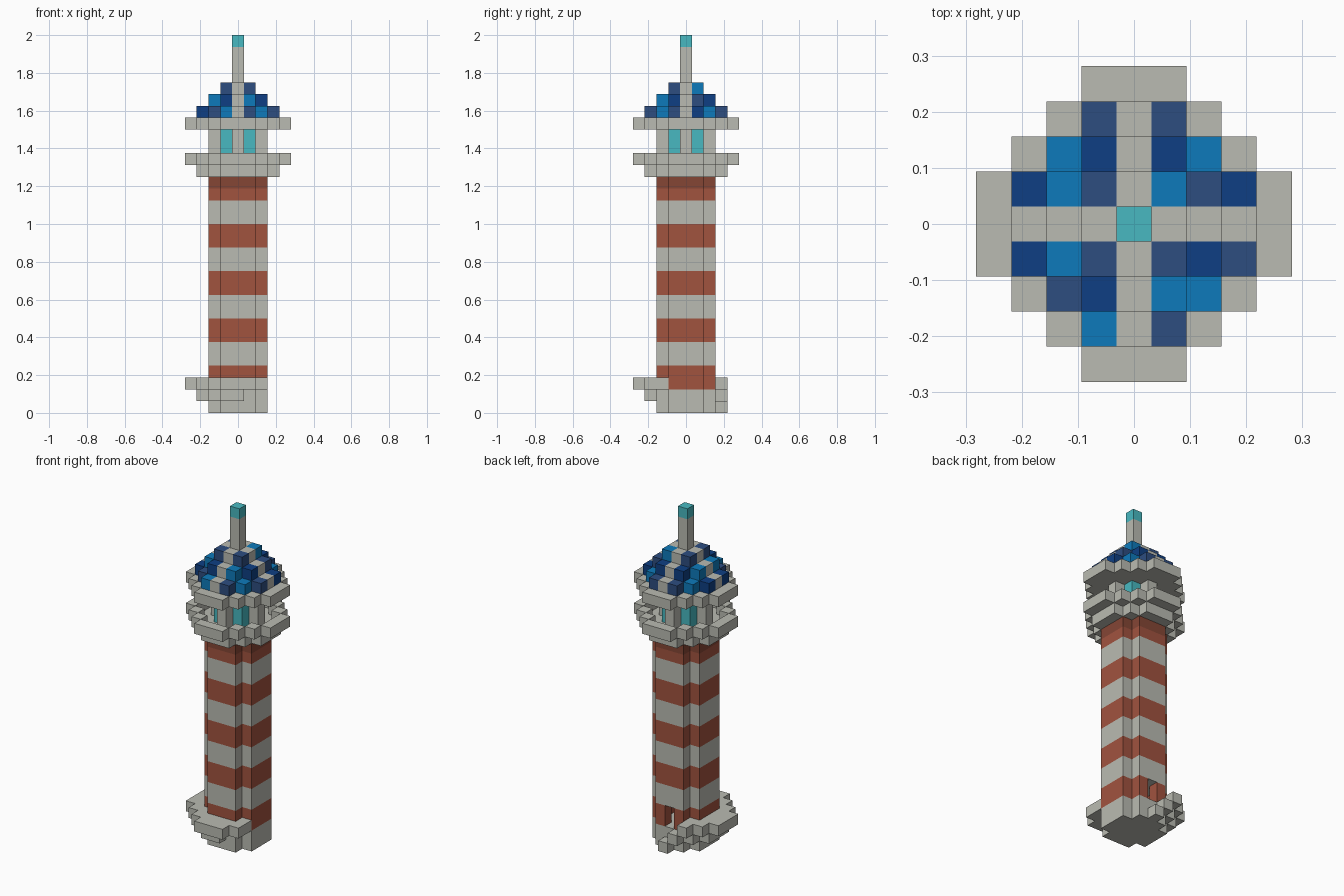
import bpy, bmesh

cube = bpy.data.objects.get("Cube")
if cube:
    bpy.data.objects.remove(cube, do_unlink=True)

U = 1 / 16  # block size


def material(name, r, g, b):
    lin = [((c / 255 + 0.055) / 1.055) ** 2.4 for c in (r, g, b)] + [1.0]
    m = bpy.data.materials.new(name)
    m.use_nodes = True
    m.diffuse_color = lin
    m.node_tree.nodes["Principled BSDF"].inputs["Base Color"].default_value = lin
    return m


STONE = material("pale_stone", 186, 187, 178)
RED = material("brick_red", 161, 83, 63)
DARK_RED = material("dark_brick_red", 133, 70, 53)
GLASS = material("turquoise_glass", 72, 185, 193)
BRIGHT = material("bright_blue", 13, 122, 187)
DEEP = material("deep_blue", 14, 63, 131)
SLATE = material("slate_blue", 45, 77, 128)
SIDES = ((1, 0), (0, 1), (-1, 0), (0, -1))


def disc(r):
    """Blocky octagonal plan of grid cells, reaching r cells from the middle."""
    return {(x, y) for x in range(-r, r + 1) for y in range(-r, r + 1)
            if abs(x) + abs(y) <= r + 1}


def slab(name, cells, k0, k1, mats, pick=lambda c: 0):
    """Extrude a set of grid cells from level k0 to k1, outer faces only."""
    bm = bmesh.new()

    def face(pts, cell):
        f = bm.faces.new([bm.verts.new((x * U, y * U, z * U)) for x, y, z in pts])
        f.material_index = pick(cell)

    for c in sorted(cells):
        x, y = c
        square = [(x - .5, y - .5), (x + .5, y - .5), (x + .5, y + .5), (x - .5, y + .5)]
        face([(a, b, k1) for a, b in square], c)
        face([(a, b, k0) for a, b in reversed(square)], c)
        for dx, dy in SIDES:
            if (x + dx, y + dy) in cells:
                continue
            mx, my, tx, ty = x + dx / 2, y + dy / 2, -dy / 2, dx / 2
            a, b = (mx - tx, my - ty), (mx + tx, my + ty)
            face([(*a, k0), (*b, k0), (*b, k1), (*a, k1)], c)
    bmesh.ops.remove_doubles(bm, verts=bm.verts, dist=1e-5)
    mesh = bpy.data.meshes.new(name)
    bm.to_mesh(mesh)
    bm.free()
    for m in mats:
        mesh.materials.append(m)
    ob = bpy.data.objects.new(name, mesh)
    bpy.context.collection.objects.link(ob)
    return ob


shaft = disc(2)
room = disc(1)

# Foundation with entrance steps and a partial terrace
slab("foundation", shaft, 0, 2, [STONE])
slab("entrance_step", {(0, 3)}, 0, 1, [STONE])
slab("terrace_support", {(x, y) for x, y in disc(3) - shaft
                         if x <= 0 and (x, y) != (0, 3)}, 1, 2, [STONE])
slab("terrace", {(x, y) for x, y in disc(4) - shaft
                 if x <= -2 or (y <= -2 and x <= 2 and x - y <= 5)}, 2, 3, [STONE])

# Shaft: entrance storey with a doorway at the back, then alternating bands
slab("entrance_storey", shaft - room - {(0, 2), (0, 1)}, 2, 4, [RED])
for i, k in enumerate(range(4, 18, 2)):
    slab("shaft_band_%d" % (i + 1), shaft, k, k + 2, [RED if i % 2 else STONE])
slab("shaft_top_band", shaft, 18, 19, [RED])
slab("shaft_collar", shaft, 19, 20, [DARK_RED])

# Gallery floor and railing
slab("gallery_floor", disc(3), 20, 21, [STONE])
slab("gallery_railing", disc(4) - disc(3), 21, 22, [STONE])

# Lantern room: glazed corners between stone pillars
slab("lantern_room", {(x, y) for x, y in shaft if abs(x) + abs(y) <= 2}, 21, 24,
     [STONE, GLASS], lambda c: int(abs(c[0]) == 1 and abs(c[1]) == 1))
slab("roof_eave", disc(4), 24, 25, [STONE])

# Stepped roof: stone ribs along both axes, mixed blue tiles between them
tiles = {3: " S S ", 2: "BD DB", 1: "DBS BSD", -1: "DBS SDS", -2: "SD BB", -3: " B S "}


def tile(c):
    x, y = c
    if x == 0 or y == 0:
        return 0
    row = tiles[y]
    return " BDS".index(row[x + len(row) // 2])


for k, r in ((25, 3), (26, 2), (27, 1)):
    cells = disc(r)
    # inner cells are covered by the tier above
    slab("roof_tier_%d" % (k - 24), cells, k, k + 1, [STONE, BRIGHT, DEEP, SLATE], tile)

# Mast with a lamp on top
slab("mast", {(0, 0)}, 28, 31, [STONE])
slab("mast_lamp", {(0, 0)}, 31, 32, [GLASS])
